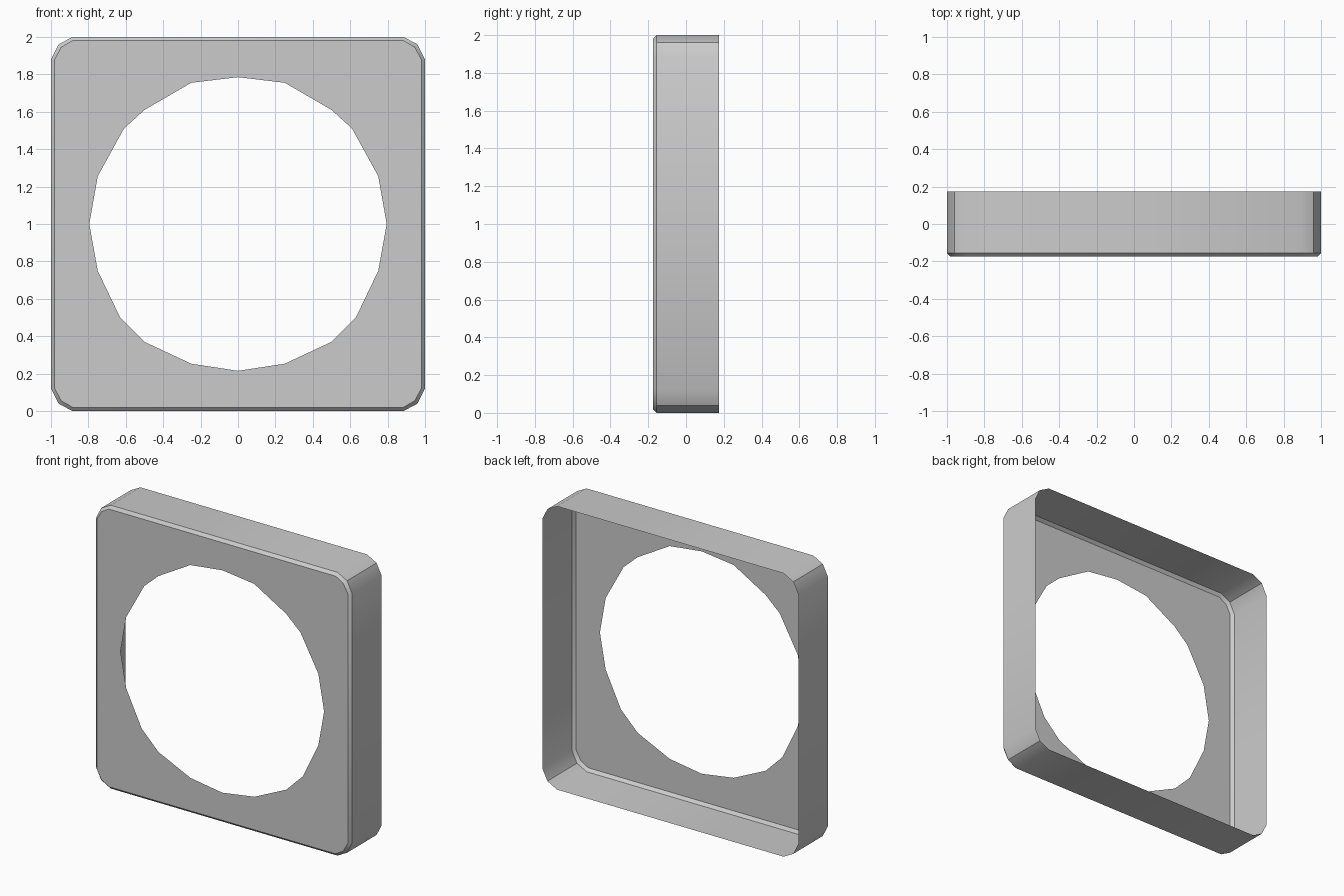
import bpy, bmesh, math

if "Cube" in bpy.data.objects:
    bpy.data.objects.remove(bpy.data.objects["Cube"])

# Right half of the hole, top to bottom (x, z)
HOLE = [(0, 1.785), (0.25, 1.755), (0.5, 1.61), (0.61, 1.51), (0.75, 1.255), (0.795, 1.0),
        (0.75, 0.75), (0.63, 0.5), (0.5, 0.37), (0.25, 0.253), (0, 0.215)]
# One chamfered corner relative to the frame centre
CORNER = [(1.0, 0.88), (0.96, 0.96), (0.885, 1.0)]
INNER_CORNER = [(0.98, 0.88), (0.945, 0.945), (0.885, 0.98)]


def outline(corner):
    """Repeat a corner by mirroring it into all four quadrants."""
    pts = []
    for sx, sz in ((1, 1), (-1, 1), (-1, -1), (1, -1)):
        quadrant = [(sx * x, 1 + sz * z) for x, z in corner]
        pts += quadrant if sx * sz > 0 else quadrant[::-1]
    return pts


def add_loop(bm, pts, y):
    return [bm.verts.new((x, y, z)) for x, z in pts]


def loop_edges(bm, ring):
    edges = []
    for a, b in zip(ring, ring[1:] + ring[:1]):
        edges.append(bm.edges.get((a, b)) or bm.edges.new((a, b)))
    return edges


bm = bmesh.new()

# Side walls and front bevel, left open at the back
rings = [add_loop(bm, outline(CORNER), 0.175),
         add_loop(bm, outline(CORNER), -0.155),
         add_loop(bm, outline(INNER_CORNER), -0.175)]
for r0, r1 in zip(rings, rings[1:]):
    n = len(r0)
    for i in range(n):
        j = (i + 1) % n
        bm.faces.new((r0[i], r0[j], r1[j], r1[i]))

# Front plate with the large round opening
hole_pts = HOLE + [(-x, z) for x, z in HOLE[-2:0:-1]]
hole = add_loop(bm, hole_pts, -0.175)
bmesh.ops.triangle_fill(bm, use_beauty=True, normal=(0, -1, 0),
                        edges=loop_edges(bm, rings[2]) + loop_edges(bm, hole))
bmesh.ops.recalc_face_normals(bm, faces=bm.faces)
bm.normal_update()
front = max(bm.faces, key=lambda f: abs(f.normal.y))
if front.normal.y > 0:
    bmesh.ops.reverse_faces(bm, faces=bm.faces)

mesh = bpy.data.meshes.new("square_frame_shell")
bm.to_mesh(mesh)
bm.free()
shell = bpy.data.objects.new("square_frame_shell", mesh)
bpy.context.collection.objects.link(shell)
bpy.context.view_layer.objects.active = shell
shell.select_set(True)
bpy.ops.object.shade_smooth_by_angle(angle=math.radians(32))
